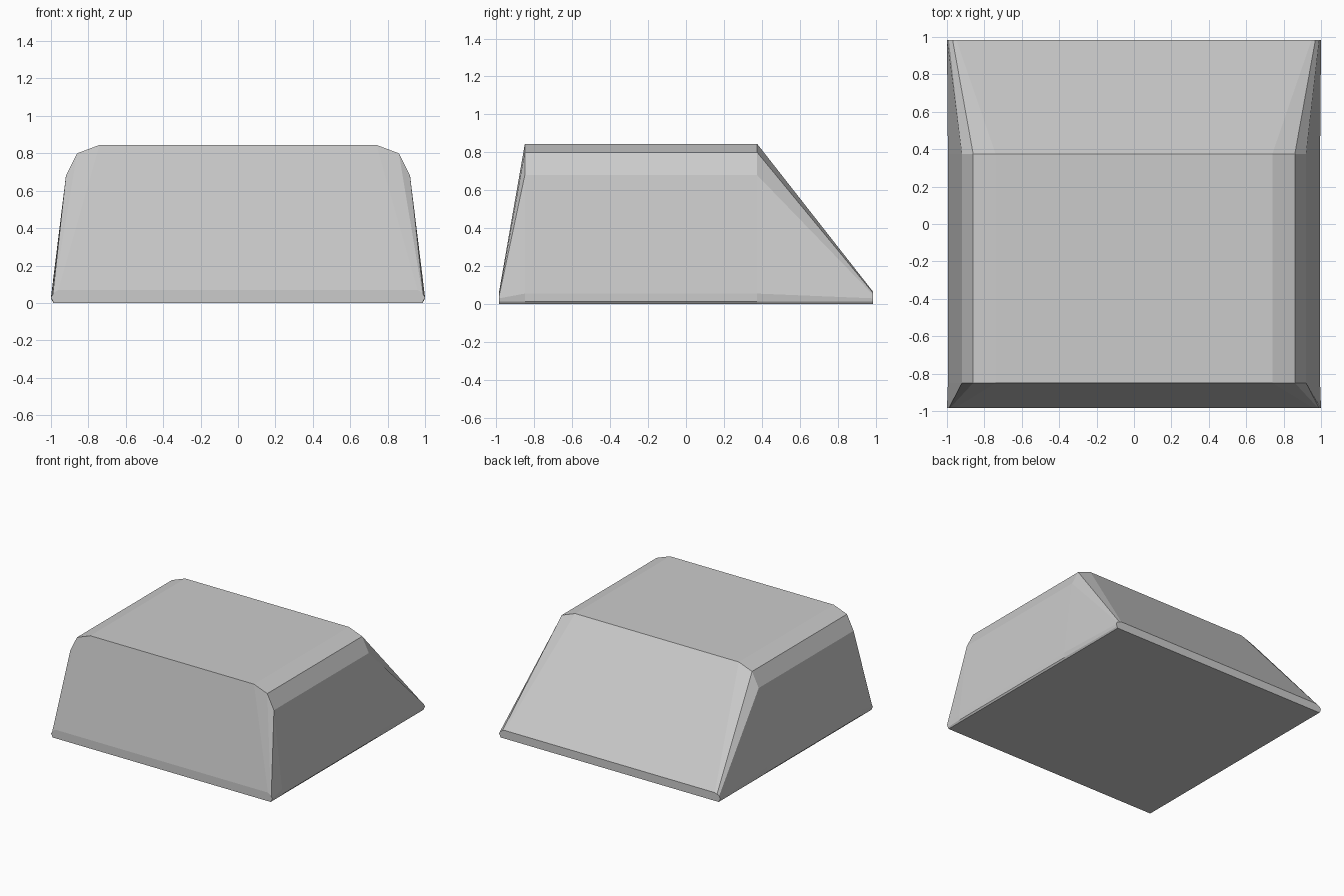
import bpy
import bmesh

cube = bpy.data.objects.get("Cube")
if cube:
    bpy.data.objects.remove(cube, do_unlink=True)

# Single plain grey
grey = bpy.data.materials.new("light_grey")
colour = (0.6, 0.6, 0.6, 1.0)
grey.use_nodes = True
grey.diffuse_color = colour
grey.node_tree.nodes["Principled BSDF"].inputs["Base Color"].default_value = colour

# Half cross-sections (x, z) from the base edge up to the top chamfer
body = [(0.985, 0), (0.995, 0.013), (0.995, 0.055), (0.92, 0.68), (0.86, 0.80), (0.74, 0.845)]
front_lip = [(0.985, 0), (0.992, 0.012), (1.0, 0.03), (0.99, 0.045), (0.985, 0.055), (0.96, 0.07)]
back_lip = [(0.985, 0), (0.992, 0.012), (1.0, 0.03), (0.99, 0.05), (0.97, 0.06), (0.95, 0.067)]
sections = [(-0.985, front_lip), (-0.85, body), (0.375, body), (0.985, back_lip)]

bm = bmesh.new()


def ring(y, half):
    """Mirror a half section into a closed ring at depth y."""
    outline = half + [(-x, z) for x, z in reversed(half)]
    return [bm.verts.new((x, y, z)) for x, z in outline]


# Skin the sections and cap both lips
rings = [ring(y, half) for y, half in sections]
for a, b in zip(rings, rings[1:]):
    for i in range(len(a)):
        j = (i + 1) % len(a)
        bm.faces.new((a[i], a[j], b[j], b[i]))
bm.faces.new(rings[0])
bm.faces.new(rings[-1])
bmesh.ops.recalc_face_normals(bm, faces=bm.faces)

mesh = bpy.data.meshes.new("sloped_block")
bm.to_mesh(mesh)
bm.free()
mesh.materials.append(grey)
block = bpy.data.objects.new("sloped_block", mesh)
bpy.context.collection.objects.link(block)
